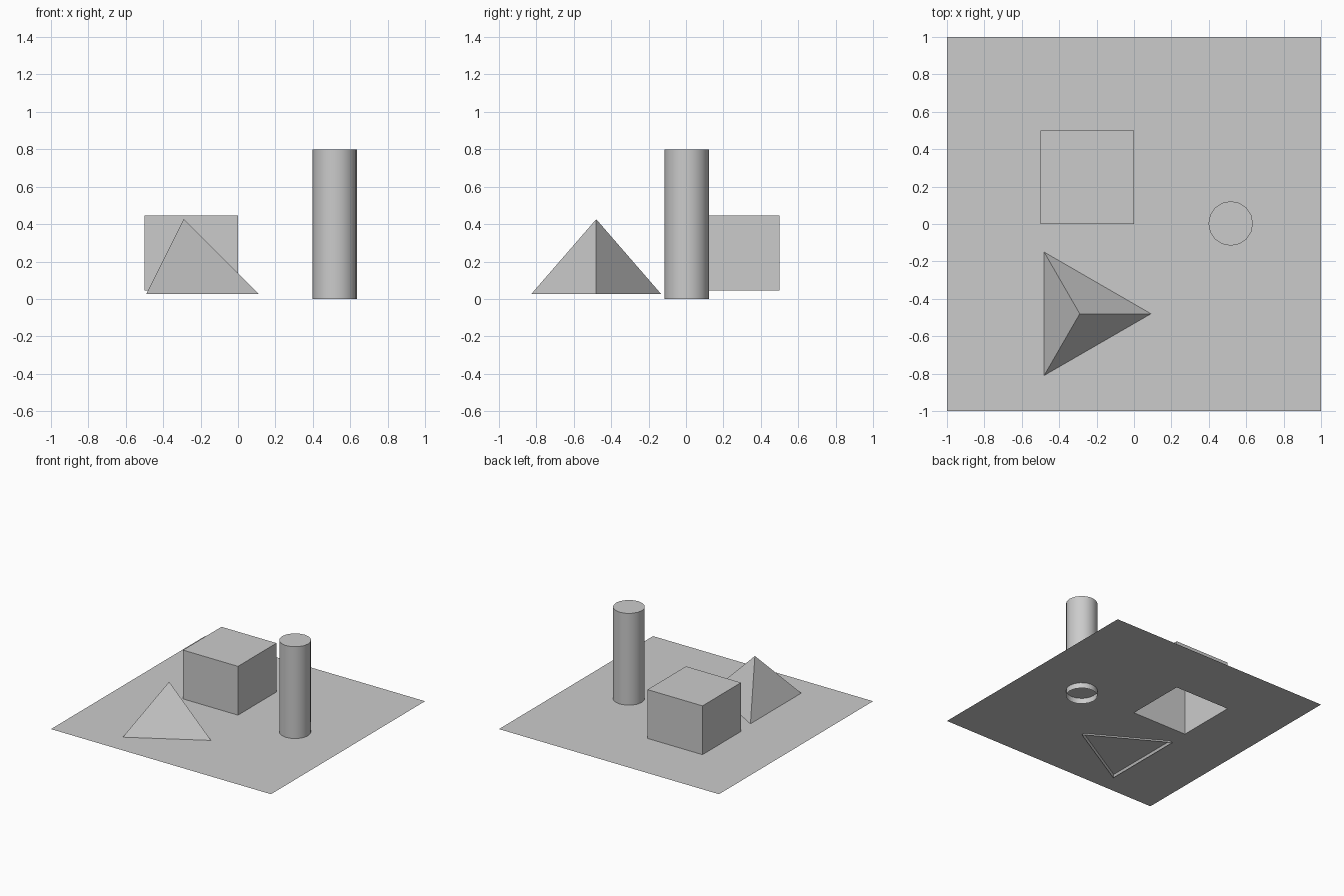
import bpy
import bmesh
from math import cos, sin, tau, radians

cube = bpy.data.objects.get("Cube")
if cube:
    bpy.data.objects.remove(cube, do_unlink=True)

GROUND_Z = 0.046
BLOCK_TOP = 0.447

# One shared grey material
grey = bpy.data.materials.new("light_grey")
grey.use_nodes = True
colour = (0.6, 0.6, 0.6, 1)
grey.diffuse_color = colour
grey.node_tree.nodes["Principled BSDF"].inputs["Base Color"].default_value = colour


def finish(name, bm):
    mesh = bpy.data.meshes.new(name)
    bm.to_mesh(mesh)
    bm.free()
    mesh.materials.append(grey)
    obj = bpy.data.objects.new(name, mesh)
    bpy.context.collection.objects.link(obj)
    return obj


def ring(bm, sides, radius, x, y, z):
    return [bm.verts.new((x + radius * cos(tau * i / sides),
                          y + radius * sin(tau * i / sides), z))
            for i in range(sides)]


# Thin ground sheet with a hollow block raised from one of its cells
bm = bmesh.new()
xs, ys = (-1, -0.5, 0, 1), (-1, 0, 0.5, 1)
grid = [[bm.verts.new((x, y, GROUND_Z)) for x in xs] for y in ys]
cells = {}
for j in range(3):
    for i in range(3):
        cells[i, j] = bm.faces.new((grid[j][i], grid[j][i + 1],
                                    grid[j + 1][i + 1], grid[j + 1][i]))
block = bmesh.ops.extrude_discrete_faces(bm, faces=[cells[1, 1]])["faces"][0]
for v in block.verts:
    v.co.z = BLOCK_TOP
# Walls between the hole in the sheet and the raised top
top = list(block.verts)
base = [grid[1][1], grid[1][2], grid[2][2], grid[2][1]]
top = [min(top, key=lambda t: (t.co.xy - b.co.xy).length) for b in base]
bm.edges.ensure_lookup_table()
for a in range(4):
    b = (a + 1) % 4
    loop = (base[a], base[b], top[b], top[a])
    if not any(set(f.verts) == set(loop) for f in bm.faces):
        bm.faces.new(loop)
finish("ground_with_block", bm)

# Open-bottomed three-sided pyramid
bm = bmesh.new()
foot = ring(bm, 3, 0.4, -0.29, -0.48, 0.027)
apex = bm.verts.new((-0.29, -0.48, 0.426))
for i in range(3):
    bm.faces.new((foot[i], foot[(i + 1) % 3], apex))
finish("pyramid", bm)

# Open-bottomed round column
SIDES = 16
bm = bmesh.new()
low = ring(bm, SIDES, 0.119, 0.517, 0.003, 0)
high = ring(bm, SIDES, 0.119, 0.517, 0.003, 0.8)
for i in range(SIDES):
    k = (i + 1) % SIDES
    bm.faces.new((low[i], low[k], high[k], high[i]))
bm.faces.new(high)
column = finish("column", bm)
bpy.ops.object.select_all(action="DESELECT")
column.select_set(True)
bpy.context.view_layer.objects.active = column
bpy.ops.object.shade_smooth_by_angle(angle=radians(35))
